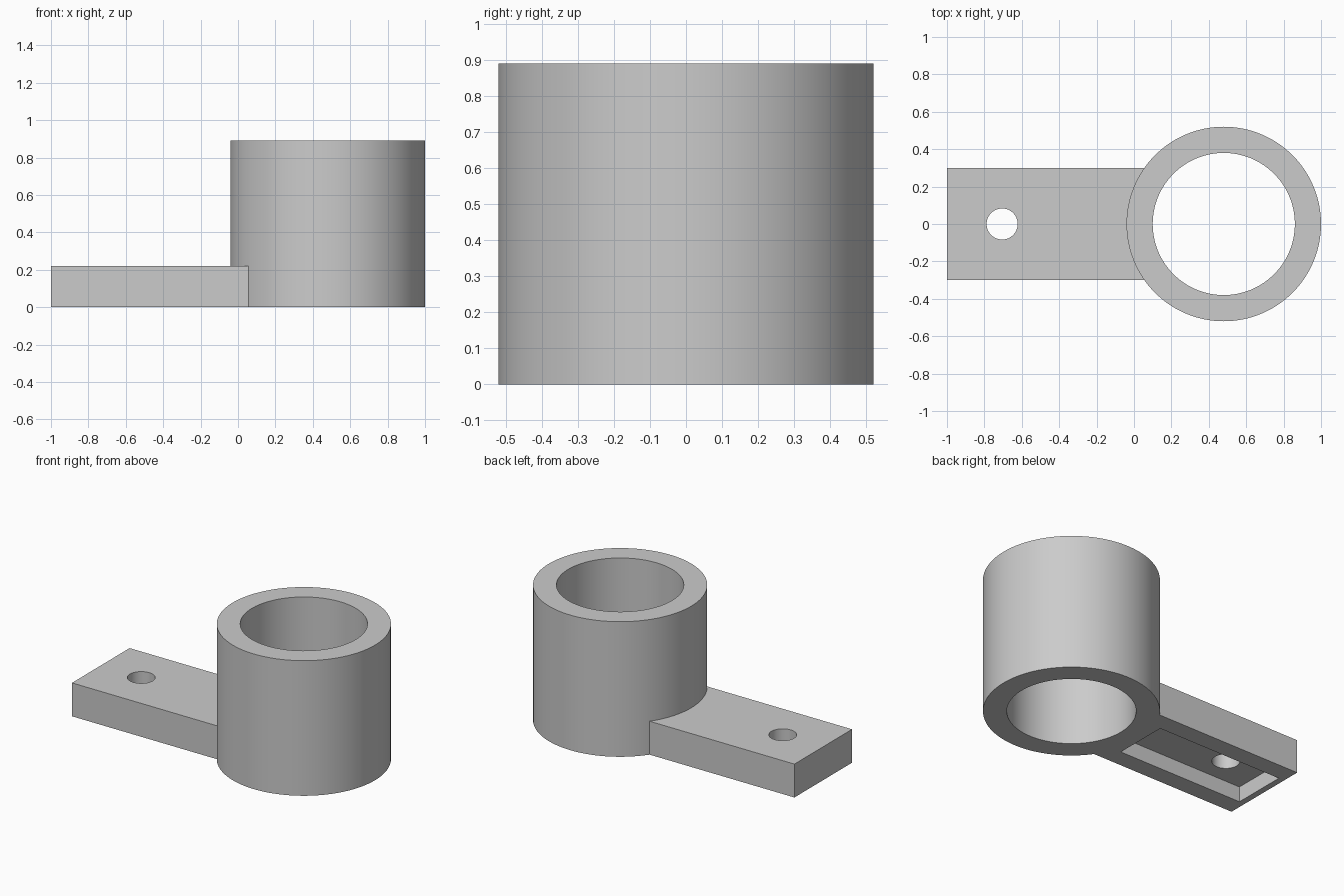
import bpy
import math

cube = bpy.data.objects.get("Cube")
if cube:
    bpy.data.objects.remove(cube, do_unlink=True)

RING_X, OUTER_R, BORE_R, RING_H = 0.48, 0.52, 0.38, 0.89
ARM_W, ARM_H = 0.6, 0.22

grey = bpy.data.materials.new("plain_grey")
grey.use_nodes = True
grey.diffuse_color = (0.6, 0.6, 0.6, 1)
grey.node_tree.nodes["Principled BSDF"].inputs["Base Color"].default_value = (0.6, 0.6, 0.6, 1)


def cylinder(name, x, radius, z0, z1, sides):
    bpy.ops.mesh.primitive_cylinder_add(vertices=sides, radius=radius, depth=z1 - z0,
                                        location=(x, 0, (z0 + z1) / 2))
    return finish(name)


def box(name, x0, x1, width, z0, z1):
    bpy.ops.mesh.primitive_cube_add(size=1, location=((x0 + x1) / 2, 0, (z0 + z1) / 2))
    bpy.context.object.scale = (x1 - x0, width, z1 - z0)
    bpy.ops.object.transform_apply(location=False, rotation=False, scale=True)
    return finish(name)


def finish(name):
    obj = bpy.context.object
    obj.name = name
    obj.data.materials.append(grey)
    return obj


def combine(target, tool, operation):
    """Apply a boolean to the target and discard the tool."""
    tool.hide_render = True
    mod = target.modifiers.new(operation.lower(), "BOOLEAN")
    mod.operation = operation
    mod.solver = "EXACT"
    mod.object = tool
    bpy.ops.object.select_all(action="DESELECT")
    bpy.context.view_layer.objects.active = target
    target.select_set(True)
    bpy.ops.object.modifier_apply(modifier=mod.name)
    bpy.data.objects.remove(tool, do_unlink=True)


# Upright sleeve joined to the flat mounting arm
bracket = cylinder("sleeve_bracket", RING_X, OUTER_R, 0, RING_H, 128)
combine(bracket, box("arm", -1, 0.3, ARM_W, 0, ARM_H), "UNION")

# Sleeve bore, pocket under the arm and screw hole
combine(bracket, cylinder("bore_cutter", RING_X, BORE_R, -0.2, RING_H + 0.2, 128), "DIFFERENCE")
combine(bracket, box("pocket_cutter", -0.96, -0.05, 0.36, -0.2, 0.1), "DIFFERENCE")
combine(bracket, cylinder("screw_hole_cutter", -0.705, 0.083, -0.2, 0.5, 64), "DIFFERENCE")

bpy.ops.object.shade_smooth_by_angle(angle=math.radians(30))
